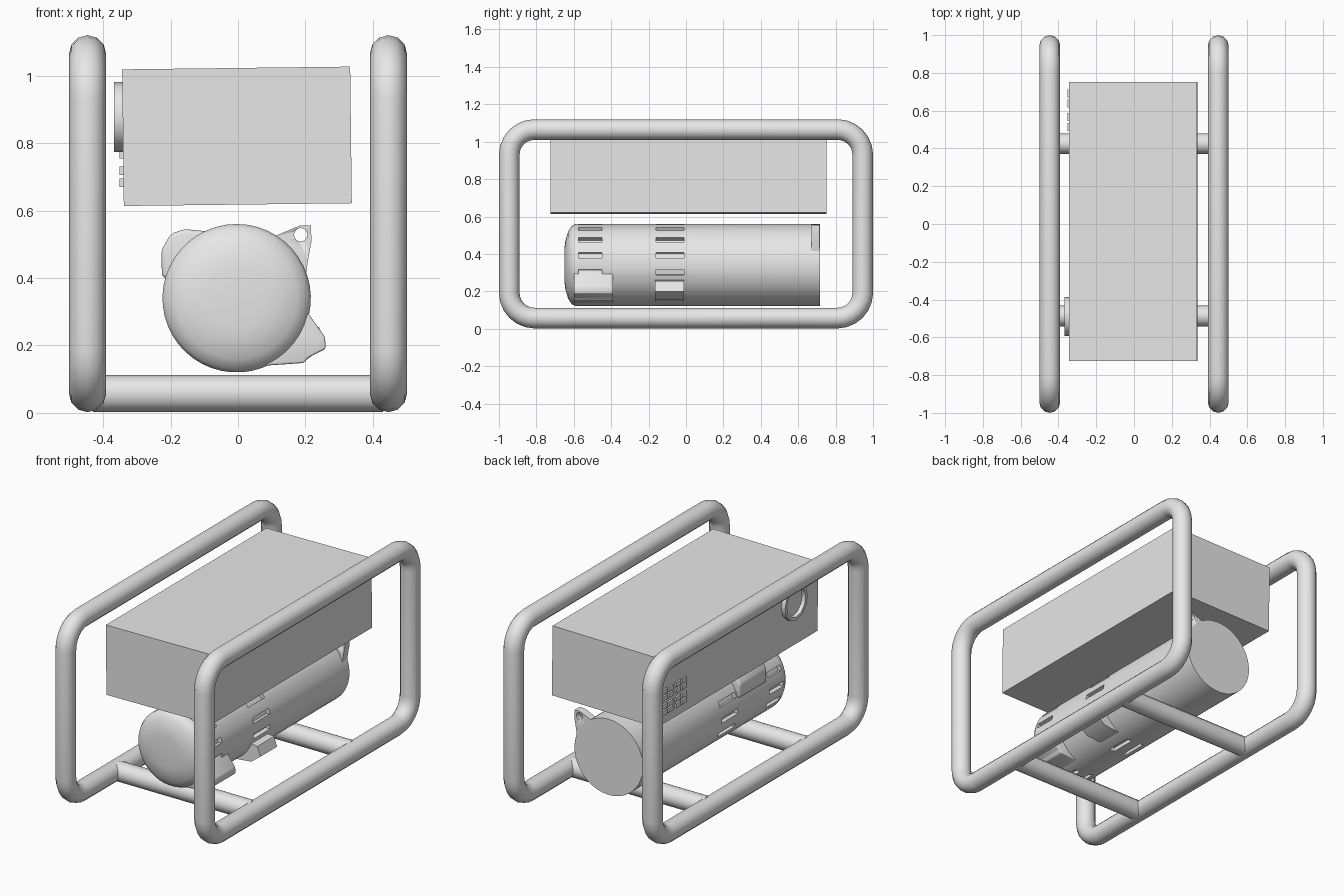
import bpy, bmesh, math
from mathutils import Matrix, Vector

if "Cube" in bpy.data.objects:
    bpy.data.objects.remove(bpy.data.objects["Cube"])

grey = bpy.data.materials.new("light grey metal")
grey.diffuse_color = (0.8, 0.8, 0.8, 1)
grey.use_nodes = True
grey.node_tree.nodes["Principled BSDF"].inputs["Base Color"].default_value = grey.diffuse_color


def finish(bm, name, smooth=None):
    bmesh.ops.recalc_face_normals(bm, faces=bm.faces)
    me = bpy.data.meshes.new(name)
    bm.to_mesh(me)
    bm.free()
    ob = bpy.data.objects.new(name, me)
    bpy.context.collection.objects.link(ob)
    me.materials.append(grey)
    if smooth:
        shade(ob, smooth)
    return ob


def shade(ob, angle):
    bpy.ops.object.select_all(action='DESELECT')
    ob.select_set(True)
    bpy.context.view_layer.objects.active = ob
    bpy.ops.object.shade_smooth_by_angle(angle=math.radians(angle))


def lathe(name, profile, n, axis, origin, smooth=35):
    """Revolve (radius, distance) points about the x or y axis."""
    bm = bmesh.new()
    rings = []
    for r, d in profile:
        ring = []
        for i in range(n):
            a = 2 * math.pi * i / n
            s, c = r * math.sin(a), r * math.cos(a)
            p = Vector((d, s, c) if axis == 'x' else (s, d, c))
            ring.append(bm.verts.new(p + Vector(origin)))
        rings.append(ring)
    for a, b in zip(rings, rings[1:]):
        for i in range(n):
            j = (i + 1) % n
            bm.faces.new((a[i], a[j], b[j], b[i]))
    bm.faces.new(rings[0])
    bm.faces.new(rings[-1])
    return finish(bm, name, smooth)


def prism(name, pts, y0, y1, smooth=40, bevel=0.0):
    """Extrude an (x, z) outline along y."""
    bm = bmesh.new()
    f = bm.faces.new([bm.verts.new((x, y0, z)) for x, z in pts])
    g = bmesh.ops.extrude_face_region(bm, geom=[f])
    bmesh.ops.translate(bm, vec=(0, y1 - y0, 0),
                        verts=[v for v in g['geom'] if isinstance(v, bmesh.types.BMVert)])
    if bevel:
        bmesh.ops.bevel(bm, geom=bm.edges[:], offset=bevel, segments=3, profile=0.5, affect='EDGES')
    return finish(bm, name, smooth)


# side tube loops
def side_loop(name, x):
    cu = bpy.data.curves.new(name, 'CURVE')
    cu.dimensions = '3D'
    cu.bevel_depth = 0.055
    cu.bevel_resolution = 4
    pts, r = [], 0.135
    for k, (cy, cz) in enumerate([(0.945 - r, 1.065 - r), (r - 0.945, 1.065 - r),
                                  (r - 0.945, 0.057 + r), (0.945 - r, 0.057 + r)]):
        for i in range(7):
            a = math.pi / 2 * (k + i / 6)
            pts.append((x, cy + r * math.cos(a), cz + r * math.sin(a)))
    sp = cu.splines.new('POLY')
    sp.points.add(len(pts) - 1)
    for p, co in zip(sp.points, pts):
        p.co = (*co, 1)
    sp.use_cyclic_u = True
    ob = bpy.data.objects.new(name, cu)
    bpy.context.collection.objects.link(ob)
    cu.materials.append(grey)
    bpy.ops.object.select_all(action='DESELECT')
    ob.select_set(True)
    bpy.context.view_layer.objects.active = ob
    bpy.ops.object.convert(target='MESH')
    shade(bpy.context.object, 40)


side_loop("left_frame_loop", -0.446)
side_loop("right_frame_loop", 0.446)

# floor cross bars
for name, y in (("front_cross_bar", -0.487), ("back_cross_bar", 0.425)):
    lathe(name, [(0.055, -0.43), (0.055, 0.43)], 12, 'x', (0, y, 0.057), 40)

# upper housing box, leaning very slightly
bm = bmesh.new()
bmesh.ops.create_cube(bm, size=1, matrix=Matrix.Translation((-0.003, 0.013, 0.82)) @
                      Matrix.Rotation(-0.012, 4, 'Y') @ Matrix.Diagonal((0.676, 1.475, 0.405, 1)))
finish(bm, "upper_housing")

# round gauge rim on the left face of the housing
lathe("gauge_rim", [(0.104, 0.03), (0.104, -0.025), (0.086, -0.025), (0.086, -0.002)],
      12, 'x', (-0.342, -0.49, 0.877))

# four sockets, each with four small raised pads
for iy, y in enumerate((0.54, 0.665)):
    for iz, z in enumerate((0.70, 0.785)):
        bm = bmesh.new()
        for dy in (-1, 1):
            for dz in (-1, 1):
                bmesh.ops.create_cube(bm, size=1, matrix=Matrix.Translation(
                    (-0.342, y + dy * 0.027, z + dz * 0.018)) @ Matrix.Diagonal((0.018, 0.042, 0.026, 1)))
        finish(bm, f"socket_{iy}_{iz}")

# drum with two rings of recessed vents
N, R, CX, CZ = 45, 0.22, -0.004, 0.34
ys = [(-0.65, 0.09), (-0.645, 0.13), (-0.63, 0.18), (-0.61, 0.21), (-0.59, R), (-0.575, R), (-0.45, R),
      (-0.16, R), (-0.01, R), (0.716, R)]
drum = lathe("engine_drum", [(r, y) for y, r in ys], N, 'y', (CX, 0, CZ), None)
bm = bmesh.new()
bm.from_mesh(drum.data)
vents = []
for f in bm.faces:
    c = f.calc_center_median()
    in_band = -0.57 < c.y < -0.46 or -0.15 < c.y < -0.02
    i = int(math.degrees(math.atan2(c.x - CX, c.z - CZ)) % 360 / 8)
    if in_band and len(f.verts) == 4 and i % 3 == 0 and not 13 <= i <= 18:
        vents.append(f)
res = bmesh.ops.extrude_discrete_faces(bm, faces=vents)
for f in res['faces']:
    n = f.normal.copy()
    for v in f.verts:
        v.co -= n * 0.025
bm.to_mesh(drum.data)
bm.free()
shade(drum, 30)

# shoulder bulge at upper left
prism("shoulder_bulge", [(-0.225, 0.40), (-0.228, 0.48), (-0.20, 0.53), (-0.16, 0.545),
                         (-0.06, 0.535), (-0.06, 0.40)], -0.42, -0.17, 60, 0.012)
# lower right feet
prism("front_foot", [(0.17, 0.33), (0.205, 0.30), (0.258, 0.225), (0.26, 0.19), (0.21, 0.165),
                     (0.195, 0.148), (0.08, 0.14), (0.08, 0.25)], -0.60, -0.39, 45, 0.006)
prism("middle_foot", [(0.16, 0.265), (0.24, 0.255), (0.26, 0.20), (0.20, 0.155), (0.09, 0.145)],
      -0.165, -0.012)

# lifting lug with a hole at the upper right of the back end
prism("lifting_lug", [(0.10, 0.52), (0.165, 0.548), (0.185, 0.556), (0.216, 0.555), (0.218, 0.51),
                      (0.208, 0.455), (0.20, 0.40), (0.12, 0.44)], 0.67, 0.715)
lug = bpy.data.objects["lifting_lug"]
cut = lathe("lug_hole_cutter", [(0.02, -0.1), (0.02, 0.1)], 16, 'y', (0.186, 0.69, 0.528))
cut.hide_render = True
cut.hide_viewport = True
mod = lug.modifiers.new("hole", 'BOOLEAN')
mod.operation = 'DIFFERENCE'
mod.object = cut
